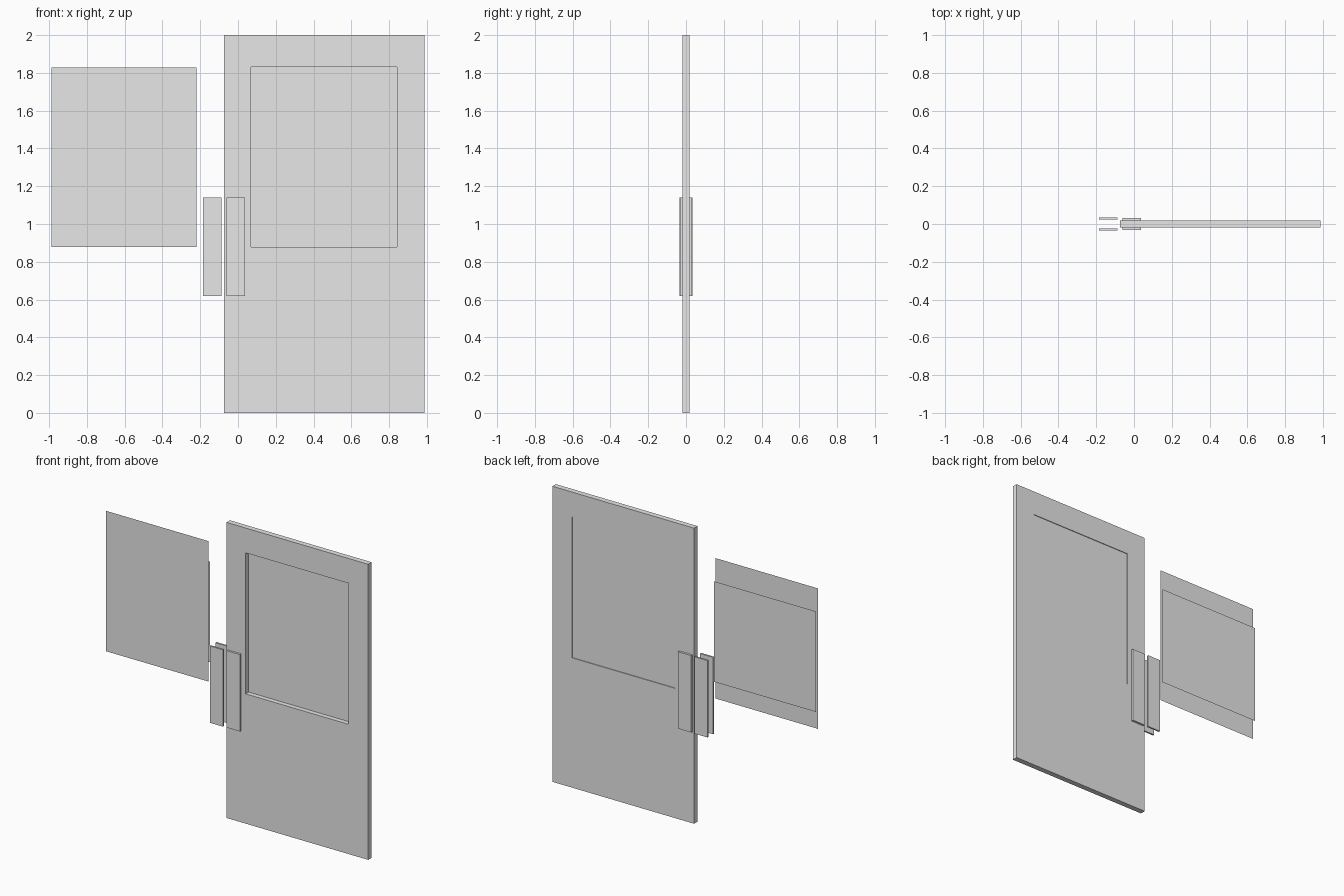
import bpy
import bmesh
from mathutils import Vector

if "Cube" in bpy.data.objects:
    bpy.data.objects.remove(bpy.data.objects["Cube"])

grey = bpy.data.materials.new("light_grey")
grey.diffuse_color = (0.8, 0.8, 0.8, 1)
grey.use_nodes = True
grey.node_tree.nodes["Principled BSDF"].inputs["Base Color"].default_value = grey.diffuse_color


def finish(name, bm):
    mesh = bpy.data.meshes.new(name)
    bm.to_mesh(mesh)
    bm.free()
    mesh.materials.append(grey)
    obj = bpy.data.objects.new(name, mesh)
    bpy.context.collection.objects.link(obj)
    return obj


def box(name, x, y, z):
    """Box from (min, max) ranges on each axis."""
    bm = bmesh.new()
    bmesh.ops.create_cube(bm, size=1)
    for v in bm.verts:
        v.co = Vector([(a + b) / 2 + c * (b - a)
                       for (a, b), c in zip((x, y, z), v.co)])
    return finish(name, bm)


def sheet(name, x, y, z):
    """Flat upright sheet facing the front."""
    bm = bmesh.new()
    corners = ((x[0], z[0]), (x[1], z[0]), (x[1], z[1]), (x[0], z[1]))
    bm.faces.new([bm.verts.new((px, y, pz)) for px, pz in corners])
    return finish(name, bm)


# Door slab with a window opening
T = 0.0185
WIN_X, WIN_Z = (0.07, 0.842), (0.878, 1.832)
door = box("door_slab", (-0.073, 0.987), (-T, T), (0, 2))
cutter = box("window_cutter", WIN_X, (-0.1, 0.1), WIN_Z)
cutter.hide_render = True
cutter.hide_viewport = True
cut = door.modifiers.new("window_opening", 'BOOLEAN')
cut.operation = 'DIFFERENCE'
cut.solver = 'EXACT'
cut.object = cutter

# Panel set deep in the opening, close to the back face
sheet("window_panel", WIN_X, 0.0135, WIN_Z)

# Loose sheets beside the door
sheet("large_sheet", (-0.987, -0.22), -0.003, (0.878, 1.828))
sheet("small_sheet", (-0.987, -0.22), 0.0175, (1.0, 1.68))

# Push plates: a fitted pair on the door and a loose pair next to it
for side, s in (("front", -1), ("back", 1)):
    fitted = sorted((s * T, s * 0.033))
    loose = sorted((s * 0.023, s * 0.035))
    box(side + "_push_plate", (-0.062, 0.037), fitted, (0.62, 1.14))
    box(side + "_loose_plate", (-0.186, -0.088), loose, (0.62, 1.14))
